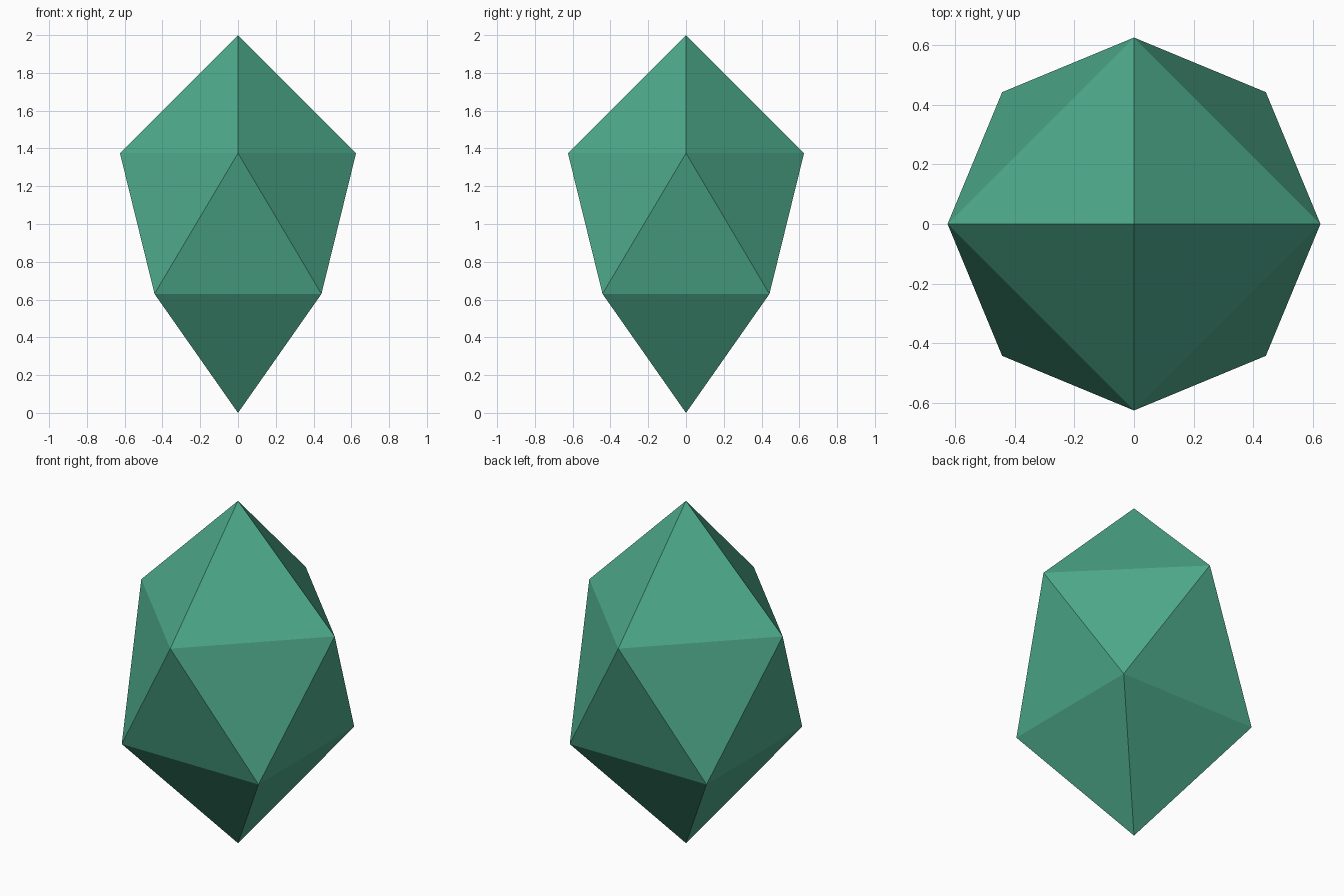
import bpy, bmesh, math

if "Cube" in bpy.data.objects:
    bpy.data.objects.remove(bpy.data.objects["Cube"])

# Flat green crystal material
green = bpy.data.materials.new("crystal_green")
green.diffuse_color = (0.075, 0.40, 0.26, 1.0)
green.use_nodes = True
green.node_tree.nodes["Principled BSDF"].inputs["Base Color"].default_value = green.diffuse_color

SIDES, RADIUS = 4, 0.625
bm = bmesh.new()


def ring(z, turn):
    """Square ring of corners at height z, turned about the vertical axis."""
    angles = [turn + i * math.tau / SIDES for i in range(SIDES)]
    return [bm.verts.new((RADIUS * math.cos(a), RADIUS * math.sin(a), z)) for a in angles]


# Two points and two rings, the lower one turned by half a side
top = bm.verts.new((0, 0, 2.0))
bottom = bm.verts.new((0, 0, 0))
upper = ring(1.375, 0)
lower = ring(0.63, math.pi / SIDES)

# Top cap, twisted belt and bottom cap
for i in range(SIDES):
    j = (i + 1) % SIDES
    bm.faces.new((top, upper[i], upper[j]))
    bm.faces.new((upper[i], lower[i], upper[j]))
    bm.faces.new((upper[j], lower[i], lower[j]))
    bm.faces.new((bottom, lower[j], lower[i]))
bmesh.ops.recalc_face_normals(bm, faces=bm.faces)

mesh = bpy.data.meshes.new("crystal")
bm.to_mesh(mesh)
bm.free()
mesh.materials.append(green)
bpy.context.collection.objects.link(bpy.data.objects.new("crystal", mesh))
